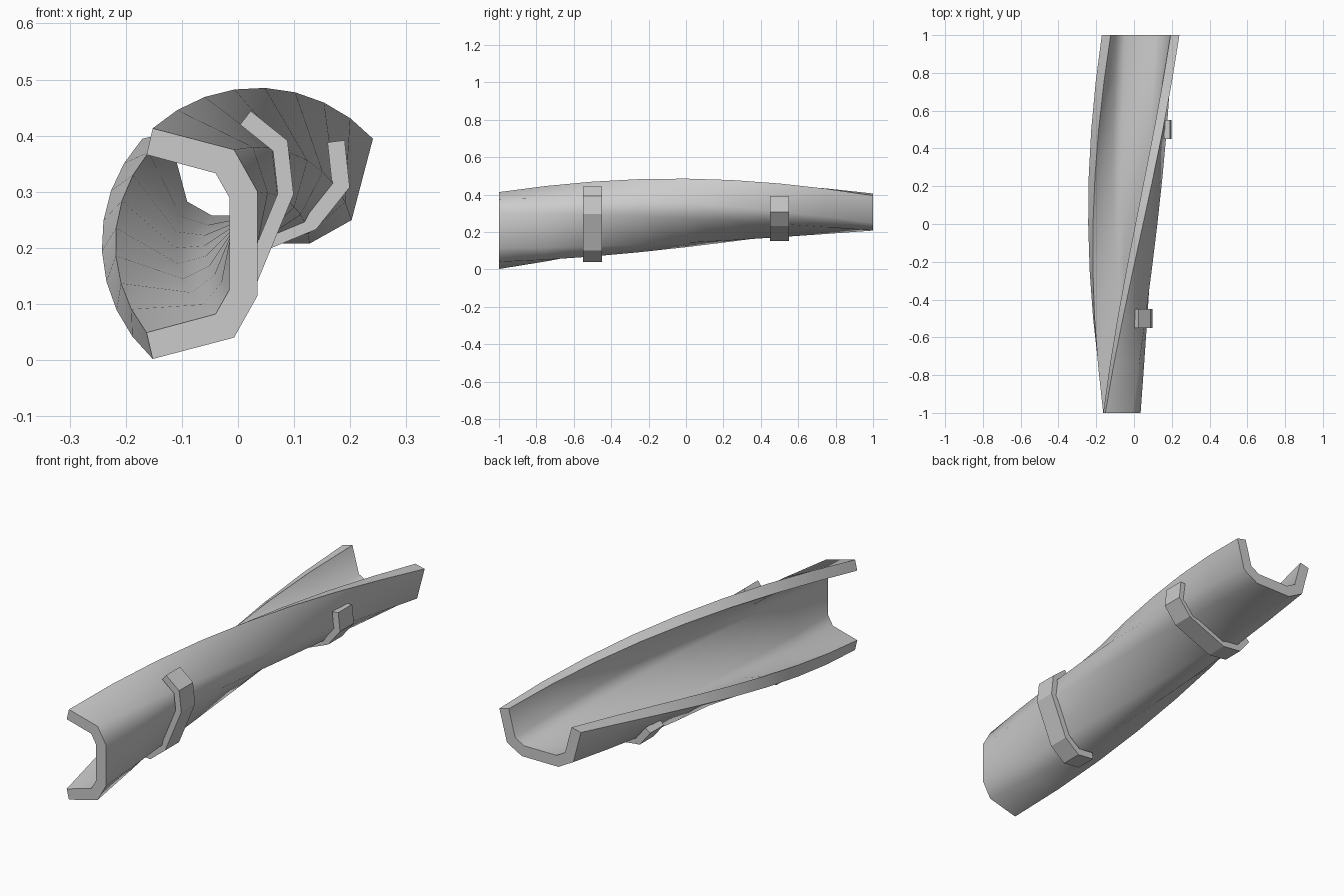
import bpy, bmesh
from math import radians, sin, cos

if "Cube" in bpy.data.objects:
    bpy.data.objects.remove(bpy.data.objects["Cube"])

PIVOT = (0.035, 0.2075)   # twist axis, at the middle of the outer web face


def mirrored(half):
    """Mirror a half profile about its horizontal centre line."""
    return half + [(u, -v) for u, v in reversed(half)]


def twist_at(y):
    return radians(45 * (y + 1))


def place(p, y, angle, shift):
    u, v = p[0] + shift, p[1]
    c, s = cos(angle), sin(angle)
    return (PIVOT[0] + u * c + v * s, y, PIVOT[1] - u * s + v * c)


def sweep(name, outer, inner, stations, smooth=None, shift=0.0):
    """Sweep a folded strip (outer and inner profile) through (y, angle) stations."""
    outer, inner = mirrored(outer), mirrored(inner)
    loop = outer + inner[::-1]
    n, total = len(outer), len(loop)
    bm = bmesh.new()
    rings = [[bm.verts.new(place(p, y, a, shift)) for p in loop] for y, a in stations]
    for r0, r1 in zip(rings, rings[1:]):
        for i in range(total):
            j = (i + 1) % total
            bm.faces.new((r0[i], r0[j], r1[j], r1[i]))
    for r in (rings[0], rings[-1]):
        for i in range(n - 1):
            bm.faces.new((r[i], r[i + 1], r[total - 2 - i], r[total - 1 - i]))
    bmesh.ops.recalc_face_normals(bm, faces=bm.faces[:])
    mesh = bpy.data.meshes.new(name)
    bm.to_mesh(mesh)
    bm.free()
    obj = bpy.data.objects.new(name, mesh)
    bpy.context.collection.objects.link(obj)
    if smooth:
        bpy.ops.object.select_all(action='DESELECT')
        obj.select_set(True)
        bpy.context.view_layer.objects.active = obj
        bpy.ops.object.shade_smooth_by_angle(angle=radians(smooth))
    return obj


# Twisted channel: a quarter turn from front to back
SEGMENTS = 8
ys = [-1 + 2 * i / SEGMENTS for i in range(SEGMENTS + 1)]
sweep("twisted_channel",
      [(-0.187, 0.2055), (-0.042, 0.1675), (0.0, 0.0925)],
      [(-0.198, 0.1585), (-0.075, 0.1255), (-0.05, 0.0815)],
      [(y, twist_at(y)) for y in ys], smooth=70)

# Two rigid straps wrapped round the outside
for name, y, shift in (("front_strap", -0.5, 0.0), ("back_strap", 0.5, -0.009)):
    a = twist_at(y)
    sweep(name,
          [(-0.102, 0.2138), (-0.021, 0.190), (0.0255, 0.106)],
          [(-0.110, 0.184), (-0.038, 0.163), (-0.001, 0.096)],
          [(y - 0.05, a), (y + 0.05, a)], shift=shift)
